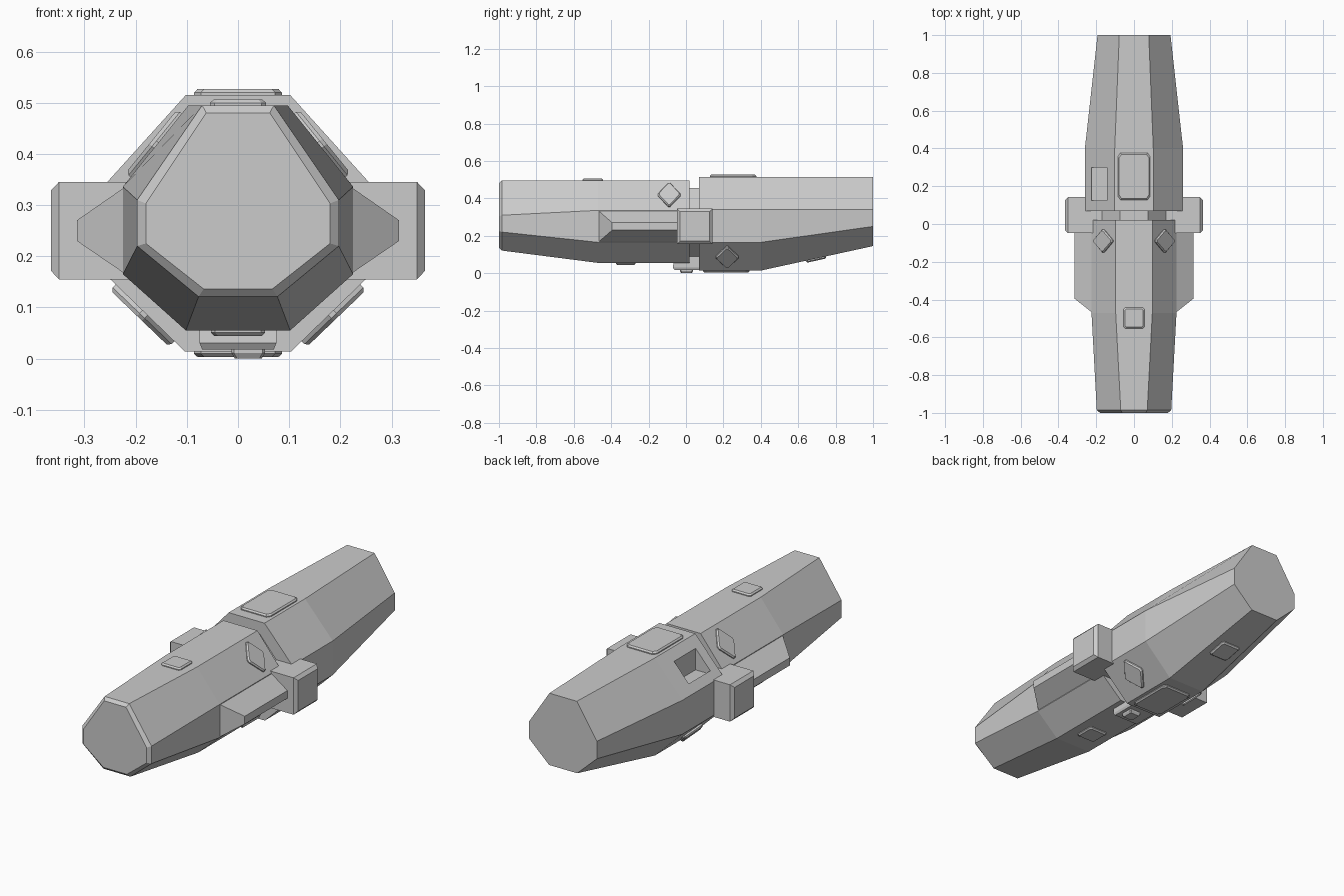
import bpy, bmesh
from mathutils import Vector

if "Cube" in bpy.data.objects:
    bpy.data.objects.remove(bpy.data.objects["Cube"])


def finish(name, bm):
    bmesh.ops.recalc_face_normals(bm, faces=bm.faces)
    me = bpy.data.meshes.new(name)
    bm.to_mesh(me)
    bm.free()
    ob = bpy.data.objects.new(name, me)
    bpy.context.collection.objects.link(ob)
    return ob


def loft(name, rings):
    """Closed solid through rings of equal point count."""
    bm = bmesh.new()
    vs = [[bm.verts.new(p) for p in r] for r in rings]
    n = len(vs[0])
    for a, b in zip(vs, vs[1:]):
        for i in range(n):
            j = (i + 1) % n
            bm.faces.new((a[i], a[j], b[j], b[i]))
    bm.faces.new(vs[0])
    bm.faces.new(vs[-1])
    return finish(name, bm)


def octagon(y, top, top_w, side_w, hi, lo, bot, bot_w):
    right = [(bot_w, y, bot), (side_w, y, lo), (side_w, y, hi), (top_w, y, top)]
    return right + [(-x, yy, z) for x, yy, z in reversed(right)]


def box(name, x0, x1, y0, y1, z0, z1):
    return loft(name, [[(x0, y0, z), (x1, y0, z), (x1, y1, z), (x0, y1, z)] for z in (z0, z1)])


def plate(name, centre, normal, hu, hy, h, diamond=False):
    """Raised panel with clipped corners; hu across, hy along the hull."""
    n = Vector(normal).normalized()
    u = Vector((0, 1, 0)).cross(n).normalized()
    v = n.cross(u)
    c = Vector(centre)

    def ring(k, off):
        k2 = 0.84
        pts = [(1, -k2), (1, k2), (k2, 1), (-k2, 1), (-1, k2), (-1, -k2), (-k2, -1), (k2, -1)]
        if diamond:
            pts = [((a - b) / 1.84, (a + b) / 1.84) for a, b in pts]
        return [c + u * a * (hu - k) + v * b * (hy - k) + n * off for a, b in pts]
    return loft(name, [ring(0, -0.015), ring(0, h * 0.4), ring(0.007, h)])


# Hull halves and the narrow waist joining them
loft("front_hull", [
    octagon(-1.0, 0.48, 0.062, 0.18, 0.303, 0.225, 0.136, 0.067),
    octagon(-0.985, 0.495, 0.07, 0.197, 0.31, 0.22, 0.121, 0.077),
    octagon(-0.47, 0.495, 0.097, 0.225, 0.336, 0.165, 0.055, 0.102),
    octagon(0.02, 0.495, 0.097, 0.225, 0.336, 0.165, 0.055, 0.102)])
rear = loft("rear_hull", [
    octagon(0.07, 0.515, 0.102, 0.26, 0.34, 0.165, 0.014, 0.104),
    octagon(0.40, 0.515, 0.102, 0.26, 0.34, 0.165, 0.014, 0.104),
    octagon(1.0, 0.515, 0.078, 0.193, 0.34, 0.25, 0.145, 0.08)])
loft("waist", [octagon(y, 0.455, 0.073, 0.19, 0.32, 0.18, 0.09, 0.08) for y in (0.0, 0.09)])

# Open bay cut into the upper left of the rear hull
cutter = box("bay_cutter", -0.226, -0.142, 0.125, 0.30, 0.36, 0.6)
cutter.hide_render = True
cutter.hide_viewport = True
mod = rear.modifiers.new("bay", 'BOOLEAN')
mod.object = cutter
mod.operation = 'DIFFERENCE'
mod.solver = 'EXACT'

for s, side in ((1, "right"), (-1, "left")):
    # Tapered side sponson on the front hull
    loft("sponson_" + side, [
        [(s * 0.22, -0.47, 0.165), (s * 0.315, -0.395, 0.23),
         (s * 0.315, -0.395, 0.27), (s * 0.22, -0.47, 0.336)],
        [(s * 0.22, 0.02, 0.165), (s * 0.315, 0.02, 0.23),
         (s * 0.315, 0.02, 0.27), (s * 0.22, 0.02, 0.336)]])
    # Side block with chamfered outer face
    rings = []
    for x, k in ((0.17, 0.095), (0.35, 0.095), (0.365, 0.079)):
        rings.append([(s * x, 0.047 + a * k, 0.25 + b * k)
                      for a, b in ((-1, -1), (1, -1), (1, 1), (-1, 1))])
    loft("side_block_" + side, rings)
    # Diamond panels on the sloped faces
    plate("upper_diamond_" + side, (s * 0.16, -0.09, 0.417), (s * 1.23, 0, 1),
          0.08, 0.06, 0.012, True)
    plate("lower_diamond_" + side, (s * 0.184, 0.22, 0.087), (s * 0.96, 0, -1),
          0.08, 0.06, 0.012, True)

# Top and bottom panels
plate("top_rear_panel", (0, 0.252, 0.515), (0, 0, 1), 0.086, 0.124, 0.012)
plate("top_front_panel", (0, -0.498, 0.495), (0, 0, 1), 0.055, 0.055, 0.011)
plate("bottom_front_panel", (0, -0.322, 0.055), (0, 0, -1), 0.053, 0.053, 0.011)
plate("bottom_rear_panel", (0, 0.215, 0.014), (0, 0, -1), 0.086, 0.124, 0.011)
plate("bottom_tail_panel", (0, 0.695, 0.078), (0, 0.217, -1), 0.055, 0.055, 0.011)

# Keel block bridging the halves underneath, with its small hatch
loft("keel_block", [[(-w, y0, z), (w, y0, z), (w, 0.08, z), (-w, 0.08, z)]
                    for w, y0, z in ((0.075, -0.06, 0.11), (0.075, -0.07, 0.03), (0.07, -0.062, 0.018))])
plate("keel_hatch", (0.02, 0.003, 0.018), (0, 0, -1), 0.033, 0.035, 0.018)
